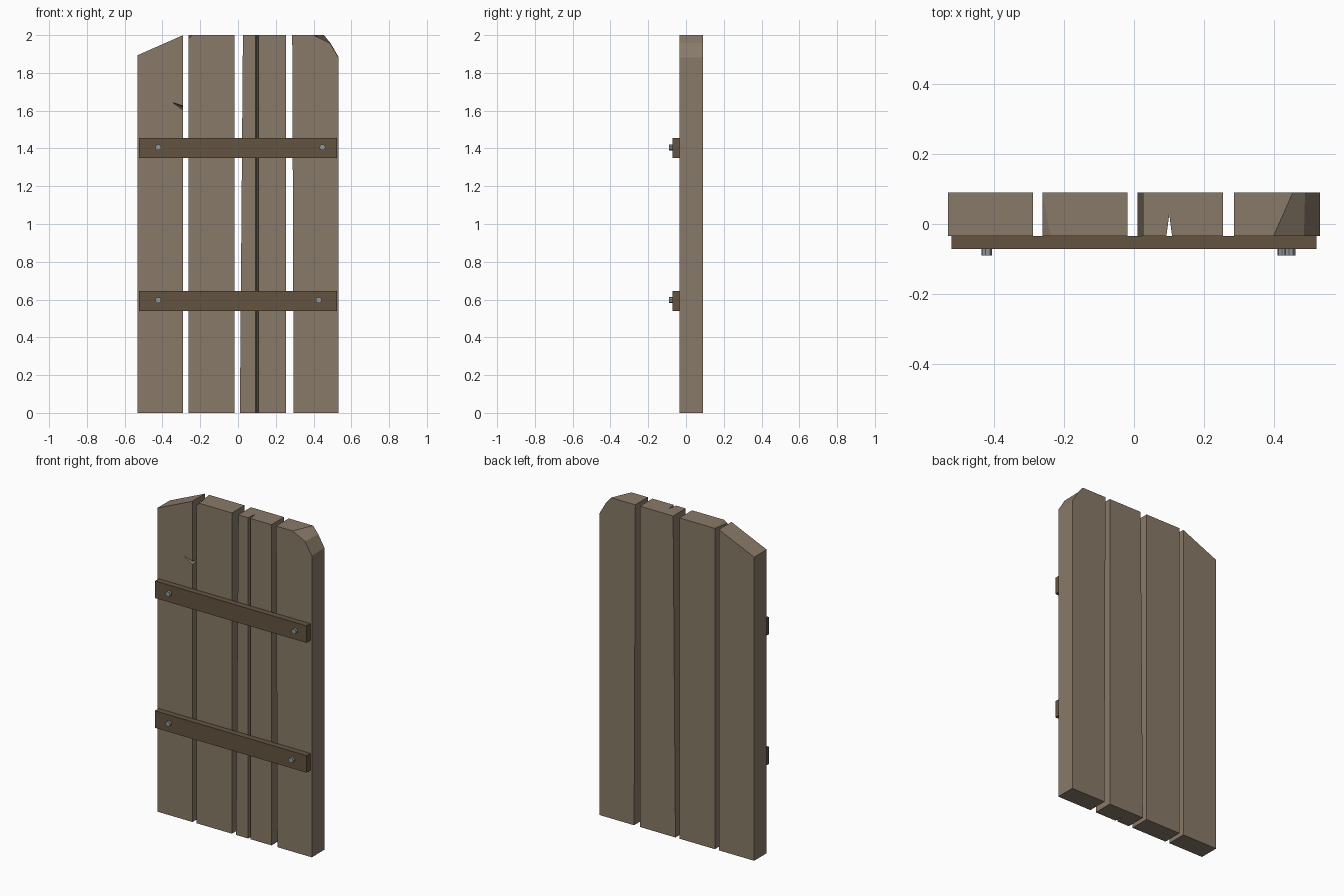
import bpy, bmesh, math

if "Cube" in bpy.data.objects:
    bpy.data.objects.remove(bpy.data.objects["Cube"])

F, B = -0.034, 0.09   # front and back of the planks


def material(name, rgb):
    m = bpy.data.materials.new(name)
    m.diffuse_color = (*rgb, 1)
    m.use_nodes = True
    m.node_tree.nodes["Principled BSDF"].inputs["Base Color"].default_value = m.diffuse_color
    return m


WOOD = material("plank_wood", (0.25, 0.195, 0.14))
DARK = material("batten_wood", (0.125, 0.087, 0.051))
METAL = material("bolt_metal", (0.28, 0.32, 0.35))


def loft(name, a, b, mat):
    """Closed solid between two loops with equal point counts."""
    bm = bmesh.new()
    va = [bm.verts.new(p) for p in a]
    vb = [bm.verts.new(p) for p in b]
    n = len(a)
    bm.faces.new(va)
    bm.faces.new(vb[::-1])
    for i in range(n):
        j = (i + 1) % n
        bm.faces.new((va[j], va[i], vb[i], vb[j]))
    bmesh.ops.remove_doubles(bm, verts=bm.verts[:], dist=1e-5)
    bmesh.ops.recalc_face_normals(bm, faces=bm.faces[:])
    me = bpy.data.meshes.new(name)
    bm.to_mesh(me)
    bm.free()
    me.materials.append(mat)
    ob = bpy.data.objects.new(name, me)
    bpy.context.collection.objects.link(ob)
    return ob


def plank(name, front, back=None):
    return loft(name, [(x, F, z) for x, z in front],
                [(x, B, z) for x, z in back or front], WOOD)


# Left plank with sloped top
left = plank("plank_left", [(-.533, 0), (-.29, 0), (-.29, 2), (-.533, 1.893)])

# Splinter crack cut into the left plank, fading out toward the back
crack = loft("crack_cutter",
             [(-.35, F - .001, 1.645), (-.305, F - .001, 1.612),
              (-.28, F - .001, 1.602), (-.28, F - .001, 1.622)],
             [(-.28, .03, 1.612)] * 4, WOOD)
crack.hide_render = True
crack.hide_viewport = True
cut = left.modifiers.new("crack", 'BOOLEAN')
cut.operation = 'DIFFERENCE'
cut.solver = 'EXACT'
cut.object = crack

# Second plank with chipped front corner
plank("plank_mid_left",
      [(-.262, 0), (-.018, 0), (-.018, 2), (-.24, 2), (-.262, 1.985)],
      [(-.262, 0), (-.018, 0), (-.018, 2), (-.262, 2), (-.262, 2)])


# Third plank: leaning left edge and a full-height V split in the front
def split_loop(x0, z):
    return [(x, y, z) for x, y in [(x0, F), (.093, F), (.101, .028), (.109, F),
                                   (.255, F), (.255, B), (x0, B)]]


loft("plank_mid_right", split_loop(.01, 0), split_loop(.026, 2), WOOD)

# Right plank with a bevelled, broken corner
plank("plank_right",
      [(.295, 0), (.533, 0), (.533, 1.88), (.487, 1.957), (.4, 2), (.287, 2)],
      [(.295, 0), (.533, 0), (.533, 1.883), (.49, 1.957), (.455, 2), (.287, 2)])

# Two cross battens, each with two bolts
for tag, z, xs in (("lower", .593, (-.422, .427)), ("upper", 1.402, (-.422, .447))):
    bar = [(-.523, z - .053), (.523, z - .053), (.523, z + .053), (-.523, z + .053)]
    loft(f"batten_{tag}", [(x, -.072, h) for x, h in bar],
         [(x, F, h) for x, h in bar], DARK)
    for side, x in zip(("left", "right"), xs):
        ring = [(x + .016 * math.cos(i * math.tau / 8 + .2),
                 z + .004 + .016 * math.sin(i * math.tau / 8 + .2)) for i in range(8)]
        loft(f"bolt_{tag}_{side}", [(p, -.09, h) for p, h in ring],
             [(p, -.07, h) for p, h in ring], METAL)
